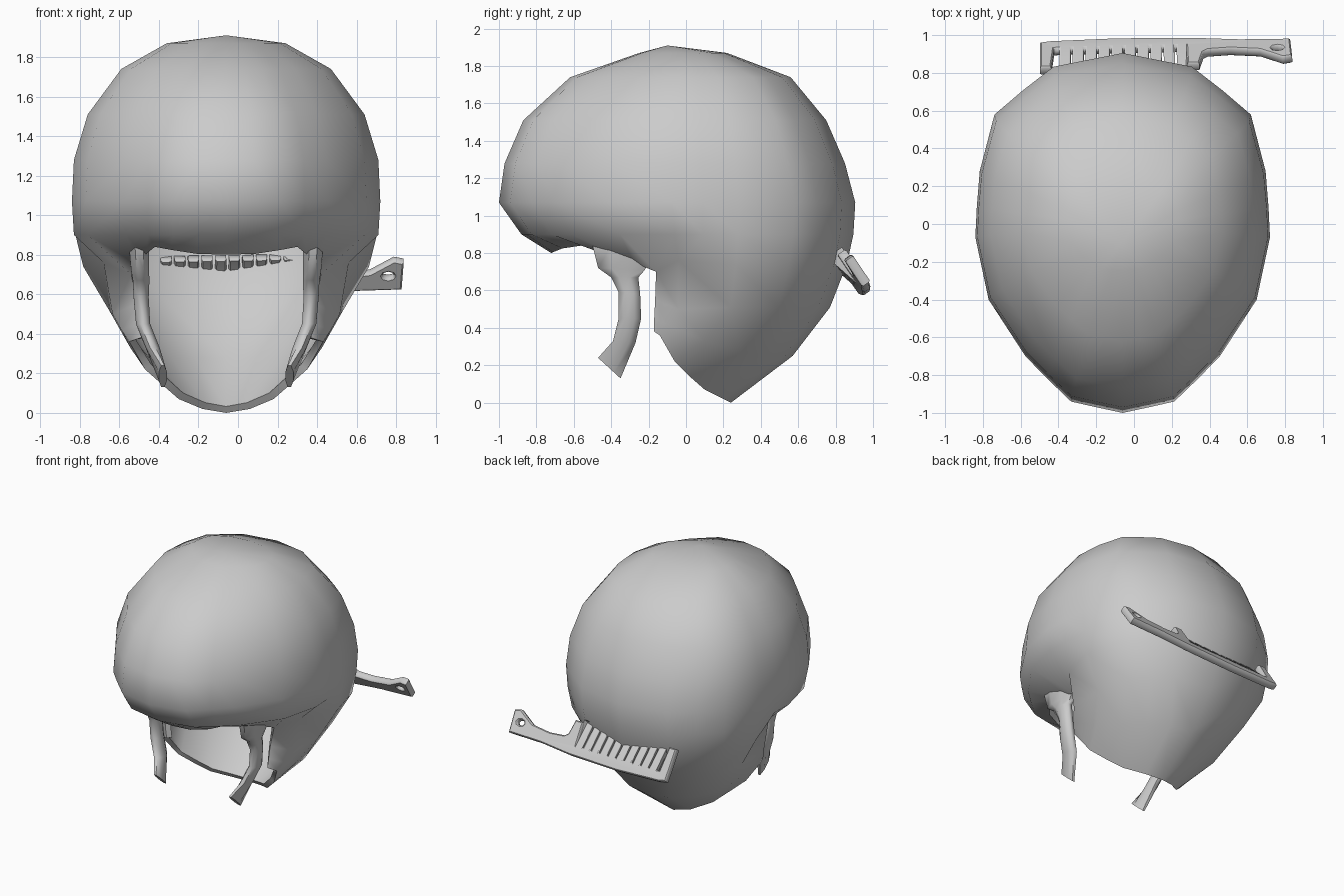
import bpy, bmesh, math
from mathutils import Matrix, Vector

if "Cube" in bpy.data.objects:
    bpy.data.objects.remove(bpy.data.objects["Cube"])

CX = -0.06  # symmetry plane of the hair

grey = bpy.data.materials.new("soft_grey")
grey.diffuse_color = (0.6, 0.6, 0.6, 1)
grey.use_nodes = True
grey.node_tree.nodes["Principled BSDF"].inputs["Base Color"].default_value = grey.diffuse_color


def select(ob):
    bpy.ops.object.select_all(action='DESELECT')
    ob.select_set(True)
    bpy.context.view_layer.objects.active = ob


def mesh_object(name, bm):
    me = bpy.data.meshes.new(name)
    bm.to_mesh(me)
    bm.free()
    ob = bpy.data.objects.new(name, me)
    bpy.context.collection.objects.link(ob)
    me.materials.append(grey)
    return ob


def smooth(ob, angle):
    select(ob)
    bpy.ops.object.shade_smooth_by_angle(angle=math.radians(angle))


# Hair shell: half of an egg-shaped dome, mirrored and thickened
EGG = [(0, -1), (.18, -.97), (.35, -.94), (.51, -.82), (.66, -.70), (.91, -.40), (1, -.07),
       (.99, .10), (.97, .31), (.87, .64), (.68, .78), (.47, .92), (0, 1)]


def ring(z, w, front, back, cols=range(13)):
    return {j: (EGG[j][0] * w, EGG[j][1] * (back if EGG[j][1] > 0 else -front), z)
            for j in cols}


rows = [ring(1.87, .30, -.25, .22),
        ring(1.74, .53, -.62, .56),
        ring(1.51, .70, -.87, .75),
        ring(1.28, .77, -.97, .85),
        ring(1.07, .78, -1.0, .905),
        ring(.90, .77, -.88, .895)]

# Brow underside, curling in to the temples
brow = [(0, -.72, .80), (.15, -.71, .805), (.28, -.66, .825), (.36, -.56, .84),
        (.41, -.45, .80), (.45, -.28, .75), (.48, -.16, .70)]
under = dict(enumerate(brow))
under[7] = (.62, -.04, .76)
under.update(ring(.74, .745, 0, .86, range(8, 13)))
rows.append(under)

# Back of the hair below the temples, down to the nape
low = {6: (.45, -.165, .55), 7: (.575, -.04, .50)}
low.update(ring(.51, .605, 0, .77, range(8, 13)))
nape = {6: (.44, -.17, .45), 7: (.53, -.10, .42), 8: (.485, .10, .33),
        9: (.42, .29, .27), 10: (.30, .43, .25), 11: (.17, .53, .25), 12: (0, .57, .25)}
rim = {6: (.43, -.17, .38), 7: (.49, -.14, .36), 8: (.41, -.06, .22), 9: (.32, .02, .14),
       10: (.24, .10, .07), 11: (.12, .20, .02), 12: (0, .24, 0)}
rows += [low, nape, rim]

bm = bmesh.new()
top = bm.verts.new((0, -.10, 1.91))
grid = [{j: bm.verts.new(p) for j, p in r.items()} for r in rows]
for j in range(12):
    bm.faces.new((top, grid[0][j], grid[0][j + 1]))
for a, b in zip(grid, grid[1:]):
    for j in range(12):
        if j in b and j + 1 in b:
            bm.faces.new((a[j], b[j], b[j + 1], a[j + 1]))
bm.faces.ensure_lookup_table()
bm.normal_update()
if bm.faces[0].normal.z < 0:
    bmesh.ops.reverse_faces(bm, faces=bm.faces[:])
hair = mesh_object("hair_shell", bm)
hair.location.x = CX
mirror = hair.modifiers.new("mirror", 'MIRROR')
mirror.merge_threshold = .001
thick = hair.modifiers.new("thickness", 'SOLIDIFY')
thick.thickness = .04
thick.offset = -1
select(hair)
bpy.ops.object.convert(target='MESH')
smooth(hair, 70)

# Sideburn strands: x, half thickness, front (y, z), back (y, z)
SECTIONS = [(.44, .05, (-.50, .84), (-.18, .80)),
            (.435, .045, (-.47, .72), (-.22, .71)),
            (.43, .042, (-.40, .67), (-.255, .67)),
            (.43, .038, (-.36, .59), (-.245, .58)),
            (.42, .036, (-.36, .45), (-.24, .45)),
            (.37, .035, (-.39, .33), (-.27, .32)),
            (.32, .02, (-.47, .24), (-.35, .13))]


def strand(name, side):
    bm = bmesh.new()
    loops = []
    for x, t, f, b in SECTIONS:
        f, b = Vector((0, *f)), Vector((0, *b))
        loop = []
        for k in range(8):
            a = math.radians(22.5 + 45 * k)
            # squared-off oval cross-section
            p = (f + b) / 2 + (b - f) / 2 * math.cos(a) / .924
            p.x = CX + side * (x + t * math.sin(a) / .924)
            loop.append(bm.verts.new(p))
        loops.append(loop)
    for p, q in zip(loops, loops[1:]):
        for k in range(8):
            n = (k + 1) % 8
            bm.faces.new((p[k], p[n], q[n], q[k]))
    bm.faces.new(loops[0])
    bm.faces.new(loops[-1])
    bmesh.ops.recalc_face_normals(bm, faces=bm.faces[:])
    smooth(mesh_object(name, bm), 60)


strand("sideburn_right", 1)
strand("sideburn_left", -1)

# Comb: flat outline with teeth and a hanging hole, tilted into the back of the hair
outline = [(0, .01), (.05, 0), (.40, -.012), (.80, .0), (1.05, .025), (1.31, .03), (1.32, .18),
           (1.28, .19), (1.16, .115), (1.0, .095), (.88, .105), (.85, .13), (.83, .23),
           (.78, .23), (.775, .06)]
for k in reversed(range(10)):
    x = .125 + .069 * k
    outline += [(x + .022, .055), (x + .02, .25), (x - .02, .25), (x - .022, .055)]
outline += [(.06, .06), (.045, .235), (0, .235)]
hole = [(1.25 + .04 * math.cos(i * math.pi / 4), .11 + .03 * math.sin(i * math.pi / 4))
        for i in range(8)]

cu = bpy.data.curves.new("comb", 'CURVE')
cu.dimensions = '2D'
cu.fill_mode = 'BOTH'
cu.extrude = .018
cu.bevel_depth = .008
cu.bevel_resolution = 0
for pts in (outline, hole):
    sp = cu.splines.new('POLY')
    sp.points.add(len(pts) - 1)
    for p, (x, y) in zip(sp.points, pts):
        p.co = (x, y, 0, 1)
    sp.use_cyclic_u = True
comb = bpy.data.objects.new("comb", cu)
bpy.context.collection.objects.link(comb)
cu.materials.append(grey)
up = Vector((0, -.56, .83)).normalized()
along = Vector((1, .018, .025))
along = (along - up * along.dot(up)).normalized()
inward = along.cross(up)
m = Matrix((along, up, inward)).transposed().to_4x4()
m.translation = (-.49, .945, .595)
comb.matrix_world = m
select(comb)
bpy.ops.object.convert(target='MESH')
comb = bpy.context.view_layer.objects.active
# teeth lean into the hair
for v in comb.data.vertices:
    if .08 < v.co.x < .77 and v.co.y > .2:
        v.co.z += .05
smooth(comb, 50)
